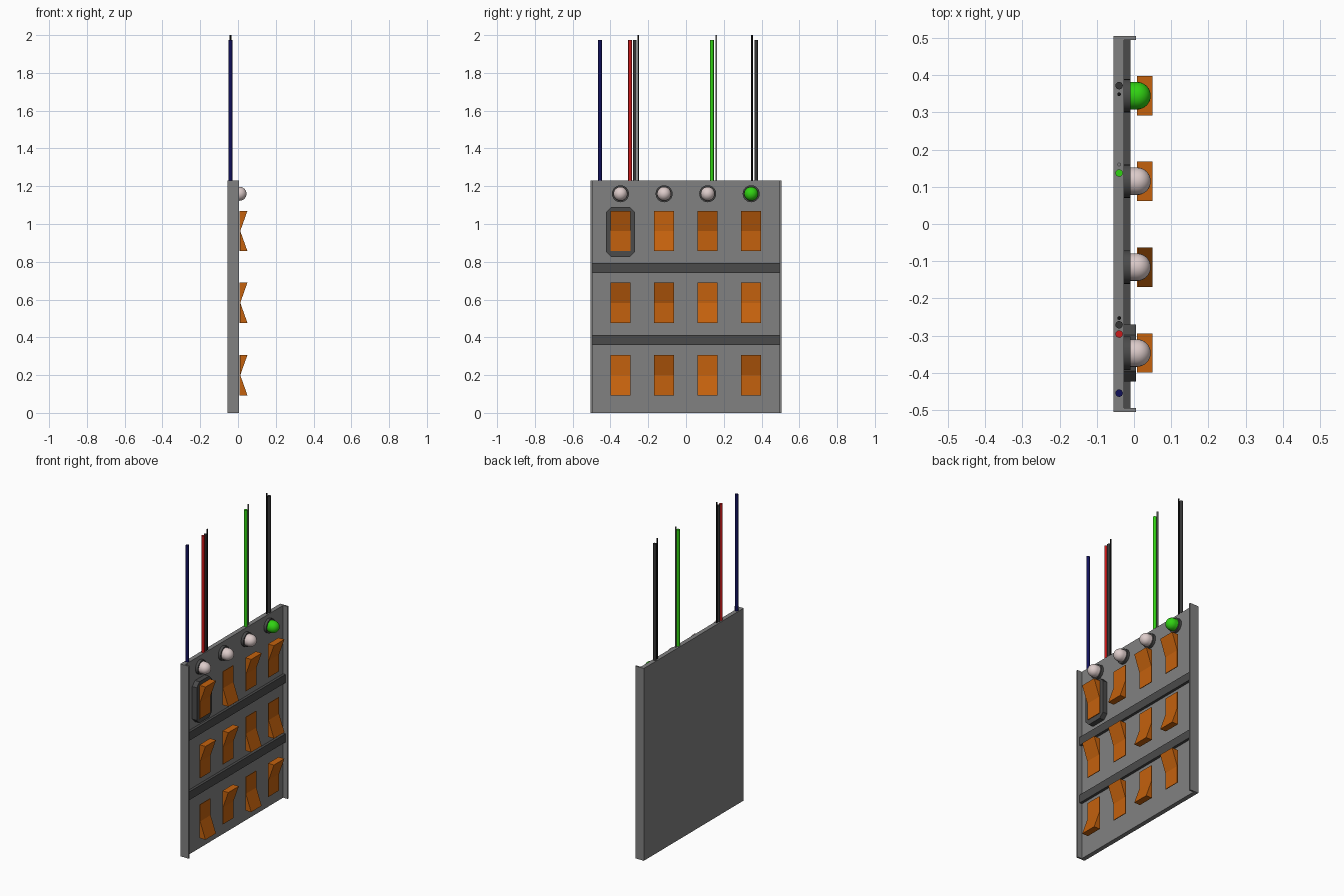
import bpy, bmesh
from math import pi, cos, sin
from mathutils import Matrix

cube = bpy.data.objects.get("Cube")
if cube:
    bpy.data.objects.remove(cube, do_unlink=True)


def material(name, r, g, b):
    m = bpy.data.materials.new(name)
    m.use_nodes = True
    m.diffuse_color = (r, g, b, 1)
    m.node_tree.nodes["Principled BSDF"].inputs["Base Color"].default_value = (r, g, b, 1)
    return m


GREY = material("panel grey", 0.22, 0.22, 0.22)
DARK = material("dark grey", 0.07, 0.07, 0.07)
ORANGE = material("switch orange", 0.55, 0.12, 0.004)
PALE = material("unlit lamp", 0.72, 0.6, 0.59)
GREEN = material("bright green", 0.03, 0.65, 0.006)
RED = material("wire red", 0.6, 0.01, 0.01)
NAVY = material("wire navy", 0.005, 0.005, 0.1)
CHARCOAL = material("wire charcoal", 0.035, 0.035, 0.035)
BLACK = material("wire black", 0.006, 0.006, 0.006)


def finish(name, bm, mat, smooth=False):
    bmesh.ops.recalc_face_normals(bm, faces=bm.faces)
    mesh = bpy.data.meshes.new(name)
    bm.to_mesh(mesh)
    bm.free()
    mesh.materials.append(mat)
    ob = bpy.data.objects.new(name, mesh)
    bpy.context.collection.objects.link(ob)
    if smooth:
        bpy.ops.object.select_all(action='DESELECT')
        ob.select_set(True)
        bpy.context.view_layer.objects.active = ob
        bpy.ops.object.shade_smooth_by_angle(angle=pi / 5)
    return ob


def box(name, low, high, mat):
    bm = bmesh.new()
    bmesh.ops.create_cube(bm, size=1)
    for v in bm.verts:
        v.co = [(a + b) / 2 + c * (b - a) for a, b, c in zip(low, high, v.co)]
    return finish(name, bm, mat)


def prism(name, points, axis, start, end, mat):
    """Extrude a 2D outline along x (points are y, z) or y (points are x, z)."""
    bm = bmesh.new()
    place = (lambda p, t: (t, *p)) if axis == 'x' else (lambda p, t: (p[0], t, p[1]))
    face = bm.faces.new([bm.verts.new(place(p, start)) for p in points])
    out = bmesh.ops.extrude_face_region(bm, geom=[face])
    moved = [g for g in out["geom"] if isinstance(g, bmesh.types.BMVert)]
    shift = end - start
    bmesh.ops.translate(bm, verts=moved, vec=(shift, 0, 0) if axis == 'x' else (0, shift, 0))
    return finish(name, bm, mat)


def lathe_x(name, profile, y, z, mat, steps=24):
    """Spin a profile of (x, radius) points around a line parallel to x."""
    bm = bmesh.new()
    verts = [bm.verts.new((x, y + r, z)) for x, r in profile]
    edges = [bm.edges.new(pair) for pair in zip(verts, verts[1:])]
    bmesh.ops.spin(bm, geom=verts + edges, cent=(0, y, z), axis=(1, 0, 0),
                   angle=2 * pi, steps=steps)
    bmesh.ops.remove_doubles(bm, verts=bm.verts, dist=0.0001)
    return finish(name, bm, mat, True)


# Backing panel with side flanges
TOP, BACK, FRONT = 1.23, -0.055, -0.027
box("panel", (BACK, -0.5, 0), (FRONT, 0.5, TOP), GREY)
for side, y in (("right", -0.505), ("left", 0.495)):
    box(side + "_flange", (BACK, y, 0), (0.005, y + 0.01, TOP), GREY)

# Horizontal divider rails
for i, z in enumerate((0.36, 0.74)):
    box(f"divider_rail_{i + 1}", (FRONT, -0.495, z), (-0.01, 0.495, z + 0.053), DARK)

# Rocker switches: T is pushed out at the top, B at the bottom
COLUMNS = (-0.347, -0.116, 0.115, 0.345)
for row, (z, states) in enumerate(((0.963, "TBTT"), (0.583, "TTBB"), (0.2, "BTBT"))):
    for col, (y, state) in enumerate(zip(COLUMNS, states)):
        s = 1 if state == "T" else -1
        outline = [(0.008, z - s * 0.107), (0.012, z - s * 0.107), (0.012, z),
                   (0.05, z + s * 0.107), (0.008, z + s * 0.107)]
        prism(f"switch_{row + 1}_{col + 1}", outline, 'y', y - 0.053, y + 0.053, ORANGE)

# Chamfered surround behind the first switch
w, h, c = 0.077, 0.132, 0.028
corner = [(w, h - c), (w - c, h)]
quarter = corner + [(-a, b) for a, b in reversed(corner)]
outline = quarter + [(-a, -b) for a, b in quarter]
prism("switch_surround", [(COLUMNS[0] + a, 0.958 + b) for a, b in outline],
      'x', FRONT, 0.005, DARK)

# Indicator lamps in round collars
dome = [(0.008 + 0.037 * sin(a), 0.037 * cos(a)) for a in (i * pi / 16 for i in range(9))]
for i, y in enumerate(COLUMNS):
    lathe_x(f"lamp_collar_{i + 1}", [(FRONT, 0.045), (-0.01, 0.045), (-0.01, 0)], y, 1.16, DARK)
    lathe_x(f"lamp_{i + 1}", [(-0.015, 0.037)] + dome, y, 1.16, GREEN if i == 3 else PALE)

# Wires rising from the top edge: insulated ones thick, bare ones thin and longer
WIRES = (("navy", -0.455, 0.01, NAVY), ("red", -0.296, 0.01, RED),
         ("charcoal_right", -0.271, 0.01, CHARCOAL), ("thin_right", -0.253, 0.005, BLACK),
         ("green", 0.137, 0.01, GREEN), ("thin_middle", 0.16, 0.005, GREY),
         ("thin_left", 0.349, 0.005, BLACK), ("charcoal_left", 0.372, 0.01, CHARCOAL))
for name, y, r, mat in WIRES:
    top = 1.975 if r > 0.006 else 2.0
    bm = bmesh.new()
    bmesh.ops.create_cone(bm, cap_ends=True, segments=16, radius1=r, radius2=r,
                          depth=top - 1.2,
                          matrix=Matrix.Translation((-0.04, y, (top + 1.2) / 2)))
    finish("wire_" + name, bm, mat, True)
